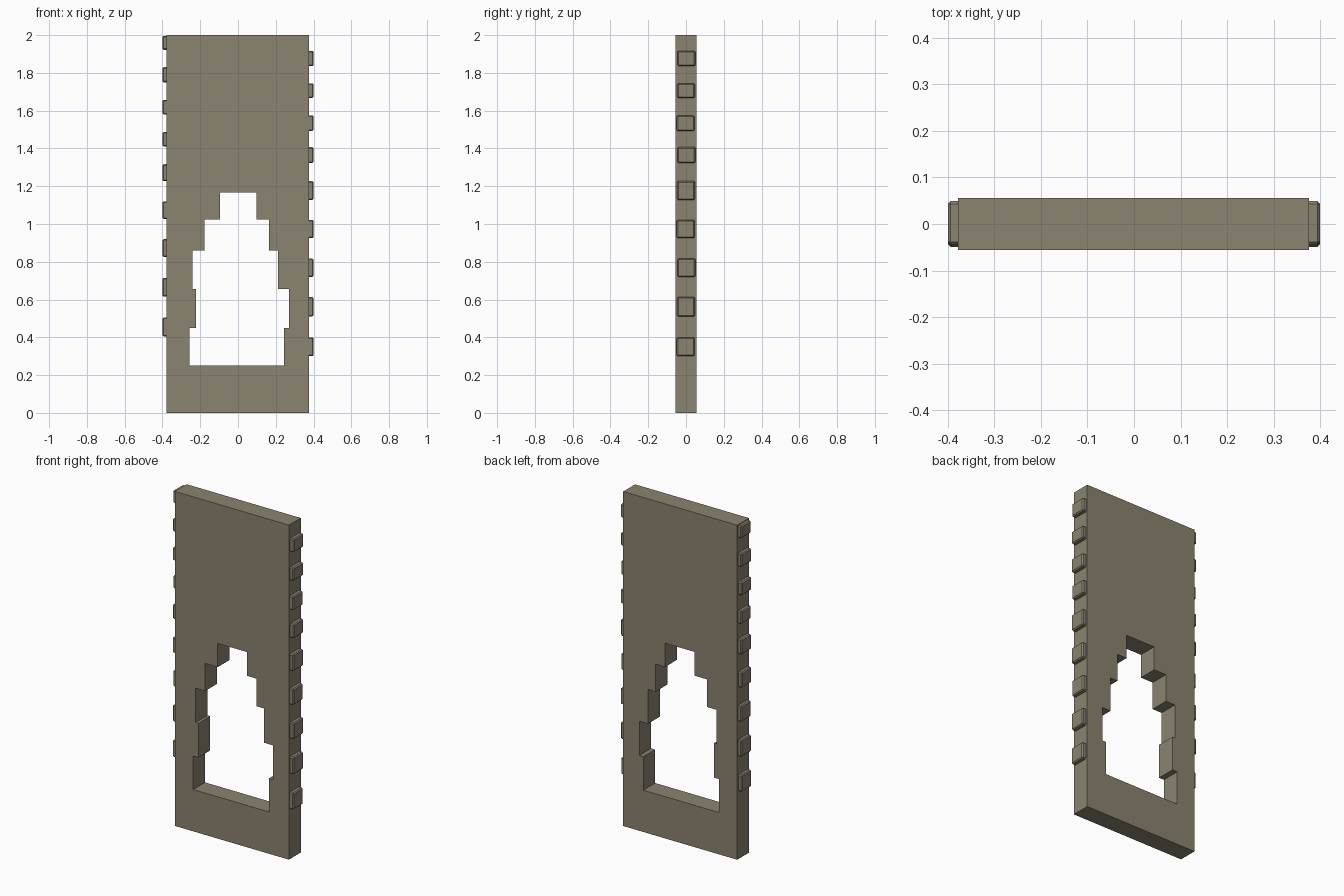
import bpy
import bmesh

cube = bpy.data.objects.get("Cube")
if cube:
    bpy.data.objects.remove(cube, do_unlink=True)

LEFT, RIGHT, HALF_DEPTH = -0.378, 0.376, 0.056
SILL = 0.25

stone = bpy.data.materials.new("weathered_stone")
stone.use_nodes = True
colour = (0.26, 0.227, 0.162, 1)
stone.diffuse_color = colour
stone.node_tree.nodes["Principled BSDF"].inputs["Base Color"].default_value = colour


def add_object(name, bm):
    bmesh.ops.recalc_face_normals(bm, faces=bm.faces)
    mesh = bpy.data.meshes.new(name)
    bm.to_mesh(mesh)
    bm.free()
    mesh.materials.append(stone)
    obj = bpy.data.objects.new(name, mesh)
    bpy.context.collection.objects.link(obj)
    return obj


def slab(name, outline):
    """Extrude an x-z outline through the thickness of the wall."""
    bm = bmesh.new()
    face = bm.faces.new([bm.verts.new((x, -HALF_DEPTH, z)) for x, z in outline])
    moved = bmesh.ops.extrude_face_region(bm, geom=[face])["geom"]
    verts = [g for g in moved if isinstance(g, bmesh.types.BMVert)]
    bmesh.ops.translate(bm, verts=verts, vec=(0, 2 * HALF_DEPTH, 0))
    return add_object(name, bm)


def block(name, x0, x1, y, z0, z1):
    """Chipped edge stone with softened corners, set into the wall side."""
    size = (x1 - x0, 0.094, z1 - z0)
    bm = bmesh.new()
    bmesh.ops.create_cube(bm, size=1)
    bmesh.ops.scale(bm, verts=bm.verts, vec=size)
    bmesh.ops.translate(bm, verts=bm.verts, vec=((x0 + x1) / 2, y, (z0 + z1) / 2))
    bmesh.ops.bevel(bm, geom=bm.edges[:], offset=0.006, segments=1, affect="EDGES")
    return add_object(name, bm)


def steps(rows):
    """Turn (x, top z) rows into a stepped edge rising from the sill."""
    points, z = [], SILL
    for x, top in rows:
        points += [(x, z), (x, top)]
        z = top
    return points


# Plain footing below the doorway
slab("footing", [(LEFT, 0), (RIGHT, 0), (RIGHT, SILL), (LEFT, SILL)])

# Wall with the corbelled, stepped opening
left_edge = steps([(-0.257, 0.45), (-0.223, 0.655), (-0.241, 0.86),
                   (-0.178, 1.025), (-0.095, 1.167)])
right_edge = steps([(0.243, 0.45), (0.27, 0.655), (0.212, 0.86),
                    (0.163, 1.025), (0.099, 1.167)])
slab("arched_wall", [(LEFT, SILL)] + left_edge + right_edge[::-1]
     + [(RIGHT, SILL), (RIGHT, 2), (LEFT, 2)])

# Projecting stones on both sides, staggered in height
left_side = [(0.30, 0.40), (0.51, 0.613), (0.72, 0.817), (0.925, 1.022),
             (1.127, 1.227), (1.323, 1.407), (1.492, 1.575),
             (1.667, 1.745), (1.836, 1.917)]
right_side = [(0.405, 0.505), (0.615, 0.715), (0.825, 0.92), (1.027, 1.12),
              (1.227, 1.317), (1.41, 1.487), (1.58, 1.657),
              (1.75, 1.83), (1.922, 1.996)]
for i, (z0, z1) in enumerate(left_side):
    block(f"left_edge_stone_{i + 1}", 0.35, 0.4, 0.002 * (i % 3 - 1), z0, z1)
for i, (z0, z1) in enumerate(right_side):
    block(f"right_edge_stone_{i + 1}", -0.4, -0.35, 0.002 * (i % 3 - 1), z0, z1)
